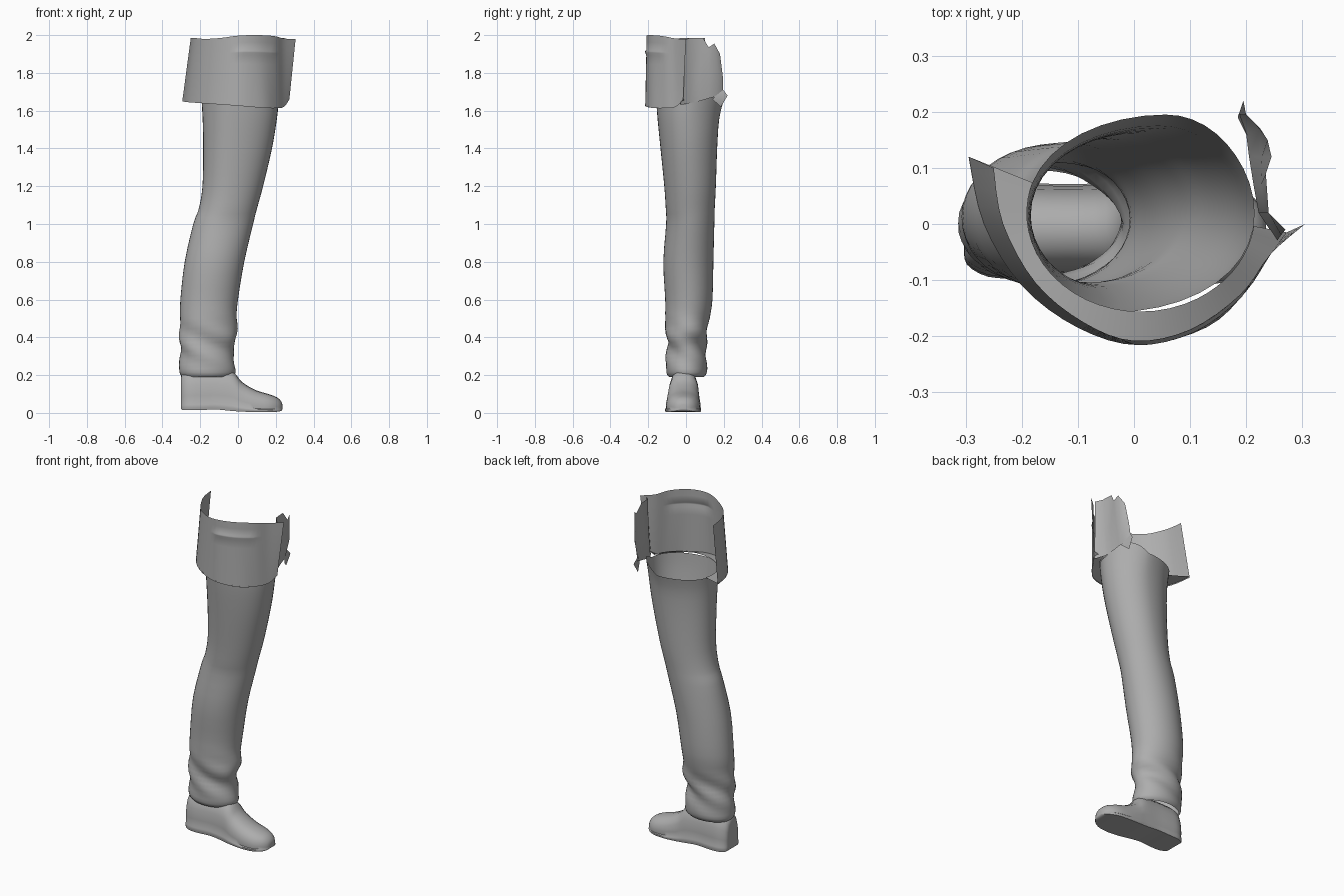
import bpy, math

cloth = bpy.data.materials.new("grey_cloth")
cloth.diffuse_color = (0.42, 0.42, 0.42, 1)


def mesh_object(name, verts, faces, angle=50, subdivide=0):
    me = bpy.data.meshes.new(name)
    me.from_pydata(verts, [], faces)
    me.materials.append(cloth)
    ob = bpy.data.objects.new(name, me)
    bpy.context.collection.objects.link(ob)
    bpy.context.view_layer.objects.active = ob
    ob.select_set(True)
    if subdivide:
        ob.modifiers.new("smooth", 'SUBSURF').levels = subdivide
        ob.modifiers["smooth"].render_levels = subdivide
    bpy.ops.object.shade_smooth_by_angle(angle=math.radians(angle))
    ob.select_set(False)
    return ob


def loft(name, rows, closed=False, caps=False, **kw):
    n = len(rows[0])
    verts = [p for r in rows for p in r]
    faces = []
    for i in range(len(rows) - 1):
        for j in range(n if closed else n - 1):
            k = (j + 1) % n
            faces.append((i * n + j, i * n + k, (i + 1) * n + k, (i + 1) * n + j))
    if caps:
        faces.append(tuple(reversed(range(n))))
        faces.append(tuple(range((len(rows) - 1) * n, len(rows) * n)))
    return mesh_object(name, verts, faces, **kw)


def resample(pts, n):
    """Smooth open path through pts, n samples per span."""
    out = []
    for i in range(len(pts) - 1):
        a, b, c, d = (pts[max(0, min(len(pts) - 1, i + k))] for k in (-1, 0, 1, 2))
        for s in range(n):
            t = s / n
            out.append(tuple(0.5 * (2 * q + (r - p) * t + (2 * p - 5 * q + 4 * r - u) * t * t
                             + (3 * q - p - 3 * r + u) * t ** 3) for p, q, r, u in zip(a, b, c, d)))
    return out + [tuple(pts[-1])]


# Trouser leg: height, left, right, front, back, sideways skew of the section
sections = [
    (0.19, -0.295, -0.03, -0.09, 0.095, 0.0), (0.215, -0.31, -0.013, -0.105, 0.11, 0.0),
    (0.28, -0.308, -0.02, -0.105, 0.11, 0.0), (0.35, -0.307, -0.028, -0.10, 0.105, 0.0),
    (0.42, -0.308, 0.0, -0.105, 0.11, 0.0), (0.50, -0.307, -0.008, -0.11, 0.125, 0.0),
    (0.60, -0.305, 0.0, -0.11, 0.14, 0.0), (0.80, -0.282, 0.033, -0.12, 0.145, 0.0),
    (1.00, -0.237, 0.08, -0.105, 0.15, 0.01), (1.08, -0.208, 0.10, -0.107, 0.152, 0.01),
    (1.20, -0.188, 0.133, -0.115, 0.158, 0.015), (1.40, -0.184, 0.18, -0.135, 0.165, 0.025),
    (1.55, -0.187, 0.205, -0.15, 0.175, 0.035), (1.64, -0.192, 0.215, -0.157, 0.195, 0.045)]
N = 40
leg = []
for z, x0, x1, y0, y1, skew in resample(sections, 3):
    ring = []
    for j in range(N):
        a = 2 * math.pi * j / N
        c, s = math.cos(a), math.sin(a)
        # soft cloth folds near the ankle, and a pressed line at the right
        fold = 0.009 * math.sin(3 * a + z * 42) * max(0, 1 - abs(z - 0.36) / 0.16)
        x = (x0 + x1) / 2 + (x1 - x0) / 2 * c + skew * s * (1 - abs(c)) + fold * c
        y = (y0 + y1) / 2 + (y1 - y0) / 2 * s + fold * s
        rise = max(0, (z - 1.5) / 0.14) * 0.05 * max(0, c) * max(0, s) * 2
        ring.append((x, y, z + rise))
    leg.append(ring)
loft("trouser_leg", leg, closed=True)

# Shoe: x, bottom, top, centre y, half width
stations = [
    (-0.303, 0.03, 0.15, -0.012, 0.03), (-0.298, 0.017, 0.205, -0.012, 0.06),
    (-0.26, 0.015, 0.23, -0.012, 0.082), (-0.20, 0.015, 0.235, -0.012, 0.085),
    (-0.12, 0.018, 0.235, -0.012, 0.083), (-0.05, 0.012, 0.23, -0.012, 0.085),
    (-0.015, 0.009, 0.208, -0.013, 0.088), (0.02, 0.007, 0.165, -0.014, 0.092),
    (0.09, 0.004, 0.122, -0.015, 0.095), (0.16, 0.004, 0.10, -0.015, 0.089),
    (0.205, 0.006, 0.083, -0.014, 0.068), (0.228, 0.01, 0.062, -0.014, 0.042),
    (0.235, 0.018, 0.045, -0.014, 0.02)]
# Half section: share of width, share of height
half = [(0.0, 0.0), (0.6, 0.0), (0.96, 0.0), (1.0, 0.06), (1.0, 0.13), (0.95, 0.17),
        (0.96, 0.35), (0.88, 0.62), (0.68, 0.85), (0.36, 0.97)]
section = half + [(0, 1.0)] + [(-w, h) for w, h in reversed(half[1:])]
rows = [[(x, cy + hw * w, b + (t - b) * h) for w, h in section]
        for x, b, t, cy, hw in resample(stations, 3)]
loft("shoe", rows, closed=True, caps=True, angle=45)

# Coat hem: open sheet round the front, bottom edge and top edge
bottom = [(-0.295, 0.12, 1.65), (-0.268, 0.0, 1.645), (-0.20, -0.11, 1.64), (-0.10, -0.185, 1.633),
          (0.01, -0.216, 1.625), (0.13, -0.184, 1.615), (0.20, -0.12, 1.613),
          (0.243, -0.055, 1.62), (0.272, -0.015, 1.66)]
top = [(-0.25, 0.10, 1.985), (-0.233, 0.0, 1.985), (-0.175, -0.105, 1.98), (-0.09, -0.175, 1.985),
       (0.0, -0.208, 1.997), (0.10, -0.188, 2.0), (0.19, -0.125, 1.995),
       (0.242, -0.055, 1.982), (0.305, 0.0, 1.98)]
low, high = resample(bottom, 4), resample(top, 4)
coat = []
for t in (0, 0.03, 0.2, 0.4, 0.6, 0.72, 0.76, 0.78, 0.80, 0.9, 1):
    row = []
    for p, q in zip(low, high):
        x, y, z = (a + (b - a) * t for a, b in zip(p, q))
        if t in (0.76, 0.78) and -0.02 < x < 0.2 and y < 0:   # pocket welt
            y -= 0.006
        row.append((x, y, z))
    coat.append(row)
loft("coat_hem", coat)

# Lining ledge between the hem and the trouser top
inner = []
for x, y, z in low:
    a = math.atan2(y - 0.019, x - 0.012)
    inner.append((0.012 + 0.203 * math.cos(a), 0.019 + 0.175 * math.sin(a), 1.645))
loft("hem_lining", [[(x, y, z + 0.006) for x, y, z in low], inner])

# Torn side strip behind the right edge of the hem
strip_low = [(0.255, -0.03, 1.63), (0.222, 0.02, 1.64), (0.213, 0.07, 1.65),
             (0.205, 0.12, 1.665), (0.20, 0.16, 1.675), (0.185, 0.195, 1.69)]
strip_mid = [(0.262, -0.02, 1.8), (0.235, 0.02, 1.8), (0.226, 0.07, 1.8),
             (0.228, 0.12, 1.8), (0.225, 0.17, 1.8), (0.20, 0.195, 1.78)]
strip_top = [(0.27, -0.01, 1.975), (0.24, 0.02, 1.985), (0.235, 0.09, 1.985),
             (0.245, 0.12, 1.935), (0.238, 0.15, 1.955), (0.215, 0.18, 1.90)]
loft("side_strip", [strip_low, strip_mid, strip_top])

# Loose scrap at the foot of the strip
mesh_object("side_scrap", [(0.185, 0.19, 1.72), (0.195, 0.22, 1.68), (0.19, 0.185, 1.62),
                           (0.21, 0.14, 1.66)], [(0, 1, 3), (1, 2, 3)])
